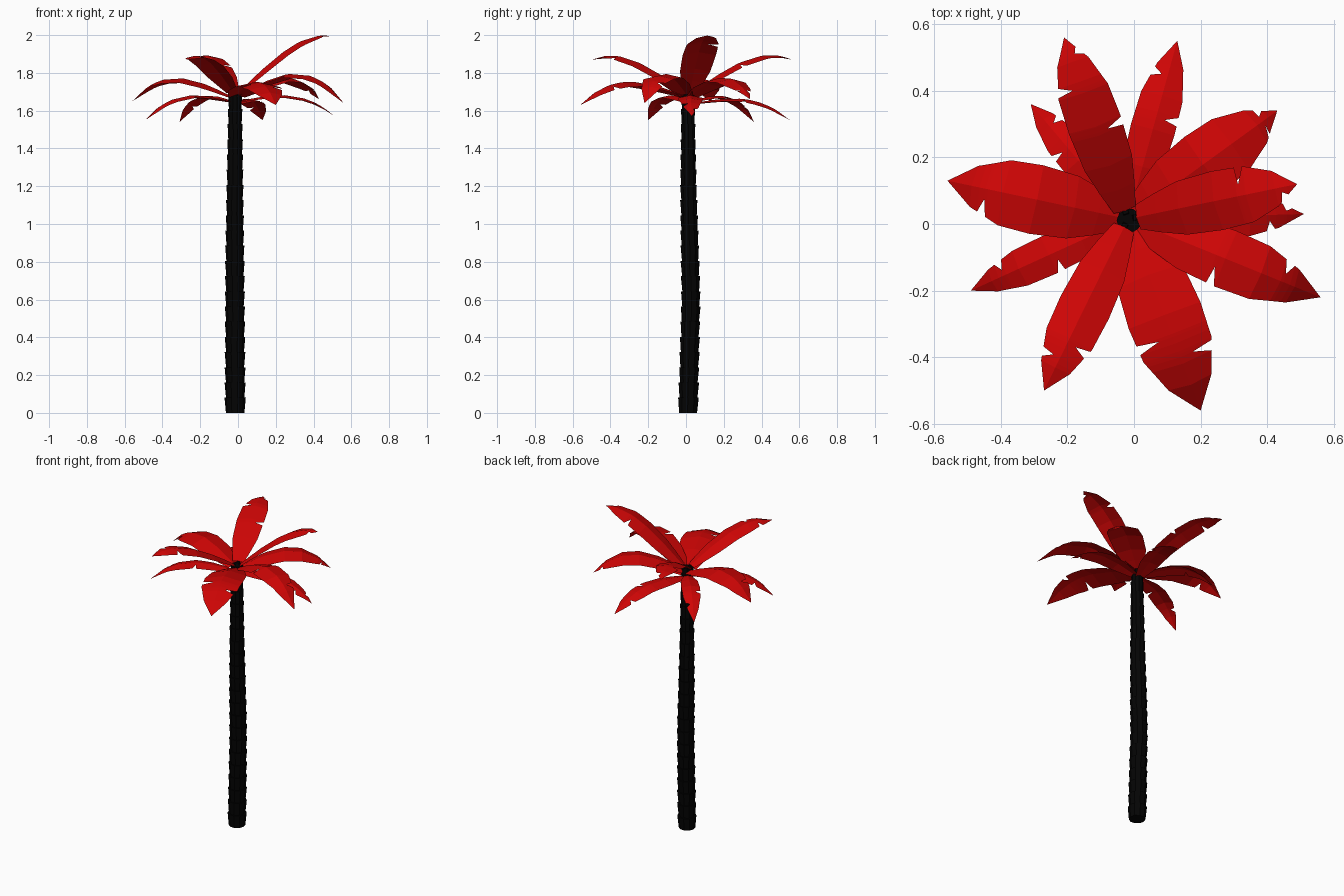
import bpy, bmesh, math, random
from mathutils import Vector

random.seed(4)
if "Cube" in bpy.data.objects:
    bpy.data.objects.remove(bpy.data.objects["Cube"], do_unlink=True)


def make_material(name, colour):
    mat = bpy.data.materials.new(name)
    mat.use_nodes = True
    mat.diffuse_color = colour
    mat.node_tree.nodes["Principled BSDF"].inputs["Base Color"].default_value = colour
    return mat


def make_object(name, bm, mat):
    mesh = bpy.data.meshes.new(name)
    bm.to_mesh(mesh)
    bm.free()
    mesh.materials.append(mat)
    obj = bpy.data.objects.new(name, mesh)
    bpy.context.collection.objects.link(obj)


def lerp_table(table, t):
    for (a, va), (b, vb) in zip(table, table[1:]):
        if t <= b:
            return va + (vb - va) * (t - a) / (b - a)
    return table[-1][1]


def bridge(bm, low, high):
    n = len(low)
    for i in range(n):
        j = (i + 1) % n
        bm.faces.new((low[i], low[j], high[j], high[i]))


bark = make_material("black bark", (0.0012, 0.0012, 0.0012, 1))
red = make_material("red leaf", (0.62, 0.0015, 0.0015, 1))

# Trunk: stacked flared collars along a gently bent centre line
SIDES, COLLARS, HEIGHT = 10, 21, 1.69
RADIUS = [(0, 0.049), (0.8, 0.045), (1.3, 0.038), (HEIGHT, 0.032)]
BEND_X = [(0, -0.015), (0.9, -0.017), (HEIGHT, -0.015)]
BEND_Y = [(0, 0.011), (0.6, 0.026), (1.2, 0.013), (HEIGHT, 0.01)]


def trunk_ring(bm, z, scale, turn):
    r = lerp_table(RADIUS, z) * scale
    cx, cy = lerp_table(BEND_X, z), lerp_table(BEND_Y, z)
    ring = []
    for i in range(SIDES):
        a = math.tau * i / SIDES + turn
        ring.append(bm.verts.new((cx + r * math.cos(a), cy + r * math.sin(a), z)))
    return ring


bm = bmesh.new()
previous = None
for k in range(COLLARS):
    turn = random.uniform(-0.1, 0.1)
    low = trunk_ring(bm, HEIGHT * k / COLLARS, 1.0, turn)
    high = trunk_ring(bm, HEIGHT * (k + 1) / COLLARS, 1.16, turn)
    if previous:
        bridge(bm, previous, low)
    else:
        bm.faces.new(low[::-1])
    bridge(bm, low, high)
    previous = high
bm.faces.new(previous)
make_object("trunk", bm, bark)

# Fronds: folded leaf strips with torn edges
CENTRE = Vector((-0.018, 0.015, 0))
OUTLINE = [(0, 0.42), (0.12, 0.67), (0.26, 0.91), (0.48, 1.0), (0.68, 0.95), (0.86, 0.6), (1, 0.0)]


def frond(name, tip, root_z, rise, width, tears):
    """tears: list of (position along leaf, side); returns the root point"""
    tip = Vector(tip)
    flat = Vector((tip.x, tip.y, 0)) - CENTRE
    start = CENTRE + flat.normalized() * 0.025
    span = Vector((tip.x, tip.y, 0)) - start
    side = Vector((-flat.y, flat.x, 0)).normalized()
    sag = tip.z - root_z - rise

    def spine(t):
        return start + span * t + Vector((0, 0, root_z + rise * t + sag * t ** 3))

    stations = [(t, 0) for t, _ in OUTLINE]
    for t, s in tears:
        stations += [(t - 0.016, 0), (t, s), (t + 0.035, 0)]
    stations.sort()

    bm = bmesh.new()
    rows = []
    for t, torn in stations:
        p = spine(t)
        if t == 1:
            rows.append([bm.verts.new(p)])
            continue
        tangent = (spine(t + 0.01) - spine(t - 0.01)).normalized()
        up = tangent.cross(side).normalized()
        half = width / 2 * lerp_table(OUTLINE, t)
        row = []
        for s in (1, 0, -1):
            w = half * (0.4 if torn and torn == s else 1)
            row.append(bm.verts.new(p + side * s * w - up * abs(s) * w * 0.22))
        rows.append(row)
    for a, b in zip(rows, rows[1:]):
        for i in range(2):
            if len(b) == 1:
                bm.faces.new((a[i], a[i + 1], b[0]))
            else:
                bm.faces.new((a[i], a[i + 1], b[i + 1], b[i]))
    make_object(name, bm, red)
    return spine(0)


# Leaves: root height, rise, tip, width, tears
LEAVES = [
    (1.70, 0.37, (-0.21, 0.56, 1.87), 0.165, [(0.71, 1), (0.45, -1), (0.9, -1)]),
    (1.64, 0.09, (0.13, 0.55, 1.55), 0.135, [(0.55, -1), (0.8, 1)]),
    (1.68, 0.26, (0.43, 0.34, 1.66), 0.2, [(0.9, -1), (0.9, 1)]),
    (1.70, 0.48, (0.49, 0.12, 1.995), 0.18, [(0.64, 1), (0.9, -1)]),
    (1.65, 0.11, (0.51, 0.03, 1.57), 0.13, [(0.9, 1), (0.8, -1)]),
    (1.68, 0.32, (0.56, -0.22, 1.64), 0.18, [(0.8, 1), (0.45, -1)]),
    (1.68, 0.21, (0.2, -0.56, 1.63), 0.23, [(0.71, 1), (0.6, -1)]),
    (1.70, 0.36, (-0.27, -0.5, 1.87), 0.16, [(0.8, -1), (0.71, 1)]),
    (1.65, 0.11, (-0.49, -0.2, 1.55), 0.12, [(0.44, 1), (0.78, -1)]),
    (1.68, 0.255, (-0.56, 0.13, 1.65), 0.21, [(0.78, 1)]),
    (1.65, 0.11, (-0.31, 0.36, 1.54), 0.11, [(0.6, 1), (0.8, -1)]),
]
roots = []
for n, (root_z, rise, tip, width, tears) in enumerate(LEAVES, 1):
    roots.append(frond(f"frond_{n}", tip, root_z, rise, width, tears))

# Crown: short dark stubs carrying the leaves
bm = bmesh.new()
for root in roots:
    foot = Vector((CENTRE.x, CENTRE.y, 1.64)).lerp(Vector((root.x, root.y, 1.64)), 0.6)
    axis = root - foot
    across = Vector((-axis.y, axis.x, 0)).normalized()
    over = axis.cross(across).normalized()
    rings = []
    for p, r in ((foot, 0.014), (root, 0.008)):
        rings.append([bm.verts.new(p + (across * c + over * s) * r)
                      for c, s in ((1, 1), (-1, 1), (-1, -1), (1, -1))])
    bridge(bm, *rings)
    bm.faces.new(rings[0][::-1])
    bm.faces.new(rings[1])
bmesh.ops.recalc_face_normals(bm, faces=bm.faces[:])
make_object("crown_stubs", bm, bark)
